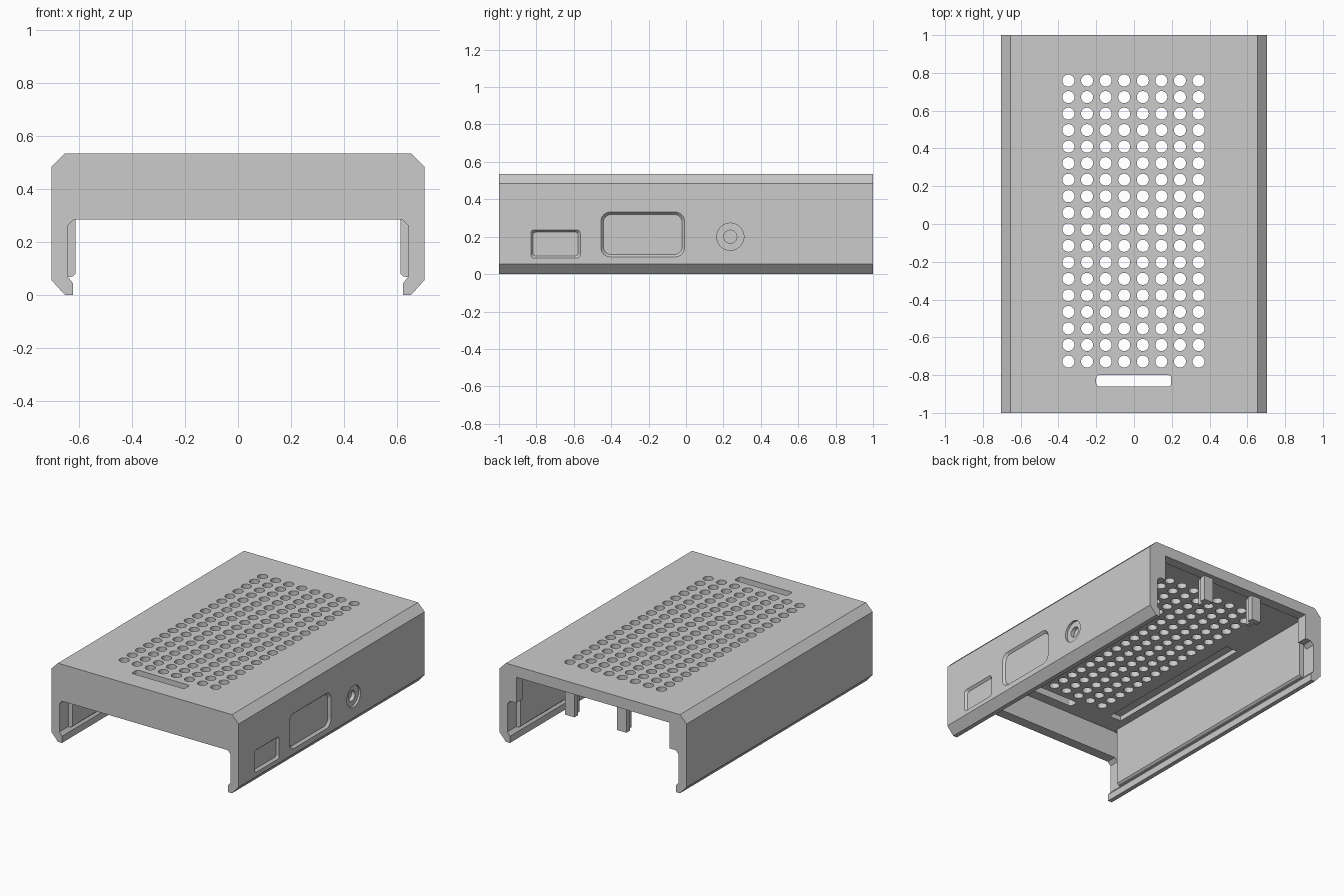
import bpy, bmesh
from math import cos, sin, pi
from mathutils import Vector

if "Cube" in bpy.data.objects:
    bpy.data.objects.remove(bpy.data.objects["Cube"], do_unlink=True)

gray = bpy.data.materials.new("light_gray")
gray.use_nodes = True
gray.diffuse_color = (0.6, 0.6, 0.6, 1)
gray.node_tree.nodes["Principled BSDF"].inputs["Base Color"].default_value = (0.6, 0.6, 0.6, 1)


def loft(bm, loops):
    """Skin equal-length loops and cap both ends."""
    rings = [[bm.verts.new(p) for p in loop] for loop in loops]
    n = len(rings[0])
    for a, b in zip(rings, rings[1:]):
        for i in range(n):
            j = (i + 1) % n
            bm.faces.new((a[i], a[j], b[j], b[i]))
    bm.faces.new(rings[0])
    bm.faces.new(rings[-1])


def box(bm, x0, x1, y0, y1, z0, z1):
    corners = ((x0, y0), (x1, y0), (x1, y1), (x0, y1))
    loft(bm, [[(x, y, z) for x, y in corners] for z in (z0, z1)])


def rounded(u0, u1, v0, v1, r, steps=6):
    """Points of a rounded rectangle."""
    pts = []
    centres = ((u1 - r, v1 - r), (u0 + r, v1 - r), (u0 + r, v0 + r), (u1 - r, v0 + r))
    for k, (cu, cv) in enumerate(centres):
        for s in range(steps + 1):
            a = (k + s / steps) * pi / 2
            pts.append((cu + r * cos(a), cv + r * sin(a)))
    return pts


def circle(cu, cv, r, n=24):
    return [(cu + r * cos(2 * pi * i / n), cv + r * sin(2 * pi * i / n)) for i in range(n)]


def make(name, bm):
    bmesh.ops.recalc_face_normals(bm, faces=bm.faces)
    mesh = bpy.data.meshes.new(name)
    bm.to_mesh(mesh)
    bm.free()
    mesh.materials.append(gray)
    ob = bpy.data.objects.new(name, mesh)
    bpy.context.collection.objects.link(ob)
    return ob


def extrude_profile(bm, half, y):
    """Mirror a half profile in x and extrude it along the length."""
    full = half + [(-x, z) for x, z in reversed(half)]
    loft(bm, [[(x, s * y, z) for x, z in full] for s in (-1, 1)])


cutters = []


def cutter(name, bm):
    ob = make(name, bm)
    ob.hide_render = True
    cutters.append(ob)


# Outer chamfered body
bm = bmesh.new()
extrude_profile(bm, [(0.655, 0), (0.705, 0.055), (0.705, 0.485), (0.655, 0.535)], 1)
shell = make("case_shell", bm)

# Open channel underneath, with snap lips along the bottom
bm = bmesh.new()
extrude_profile(bm, [(0.625, -0.1), (0.625, 0.045), (0.645, 0.07),
                     (0.645, 0.262), (0.622, 0.285)], 1.1)
cutter("channel_cut", bm)

# Inner cavity up to the ceiling, and the board slots at its ends
CEIL = 0.472
bm = bmesh.new()
box(bm, -0.615, 0.615, -0.93, 0.93, 0.2, CEIL)
cutter("cavity_cut", bm)
bm = bmesh.new()
for s in (-1, 1):
    box(bm, -0.645, 0.645, s * 0.915 - 0.015, s * 0.915 + 0.015, 0.2, CEIL - 0.002)
cutter("end_slot_cut", bm)

# Vent holes and the front slot
bm = bmesh.new()
for i in range(8):
    for j in range(18):
        ring = circle(-0.347 + 0.0984 * i, -0.728 + 0.0875 * j, 0.032, 20)
        loft(bm, [[(x, y, z) for x, y in ring] for z in (0.4, 0.6)])
ring = rounded(-0.2, 0.197, -0.86, -0.8, 0.015, 3)
loft(bm, [[(x, y, z) for x, y in ring] for z in (0.4, 0.6)])
# Long shallow recess in the ceiling
box(bm, -0.56, -0.47, -0.8, 0.35, 0.4, 0.505)
cutter("vent_cut", bm)

# Wide opening in the back wall
bm = bmesh.new()
box(bm, -0.577, 0.577, 0.88, 1.1, 0.2, 0.46)
cutter("back_opening_cut", bm)

# Sunken port panels and the round jack on the left wall
bm = bmesh.new()
for y0, y1, z0, z1, r in ((-0.83, -0.565, 0.085, 0.237, 0.02),
                          (-0.455, -0.008, 0.092, 0.332, 0.05)):
    outer = rounded(y0, y1, z0, z1, r)
    g = 0.013
    inner = rounded(y0 + g, y1 - g, z0 + g, z1 - g, r - g * 0.6)
    loft(bm, [[(x, y, z) for y, z in pts]
              for x, pts in ((0.72, outer), (0.705, outer), (0.69, inner))])
steps = ((0.72, 0.073), (0.69, 0.073), (0.69, 0.035), (0.665, 0.035))
loft(bm, [[(x, y, z) for y, z in circle(0.237, 0.2, r)] for x, r in steps])
cutter("port_cut", bm)

# Apply the cuts and discard the cutters
for c in cutters:
    mod = shell.modifiers.new(c.name, "BOOLEAN")
    mod.operation = "DIFFERENCE"
    mod.solver = "EXACT"
    mod.object = c
bpy.context.view_layer.update()
deps = bpy.context.evaluated_depsgraph_get()
mesh = bpy.data.meshes.new_from_object(shell.evaluated_get(deps))
shell.modifiers.clear()
shell.data = mesh
mesh.materials.clear()
mesh.materials.append(gray)
mesh.polygons.foreach_set("material_index", [0] * len(mesh.polygons))
for c in cutters:
    bpy.data.objects.remove(c, do_unlink=True)

# Raised inner panels and back dividers, mirrored
for s, side in ((1, "left"), (-1, "right")):
    bm = bmesh.new()
    half = [(0.65, 0.065), (0.625, 0.07), (0.615, 0.08), (0.615, 0.3), (0.65, 0.3)]
    loft(bm, [[(s * x, y, z) for x, z in half] for y in (-0.9, 0.9)])
    make(side + "_inner_panel", bm)

    bm = bmesh.new()
    x, w, t = s * 0.196, 0.035, 0.014
    tee = [(x - w, 0.97), (x - w, 0.93), (x - t, 0.93), (x - t, 0.885),
           (x + t, 0.885), (x + t, 0.93), (x + w, 0.93), (x + w, 0.97)]
    loft(bm, [[(px, py, z) for px, py in tee] for z in (0.287, 0.485)])
    make(side + "_back_divider", bm)
